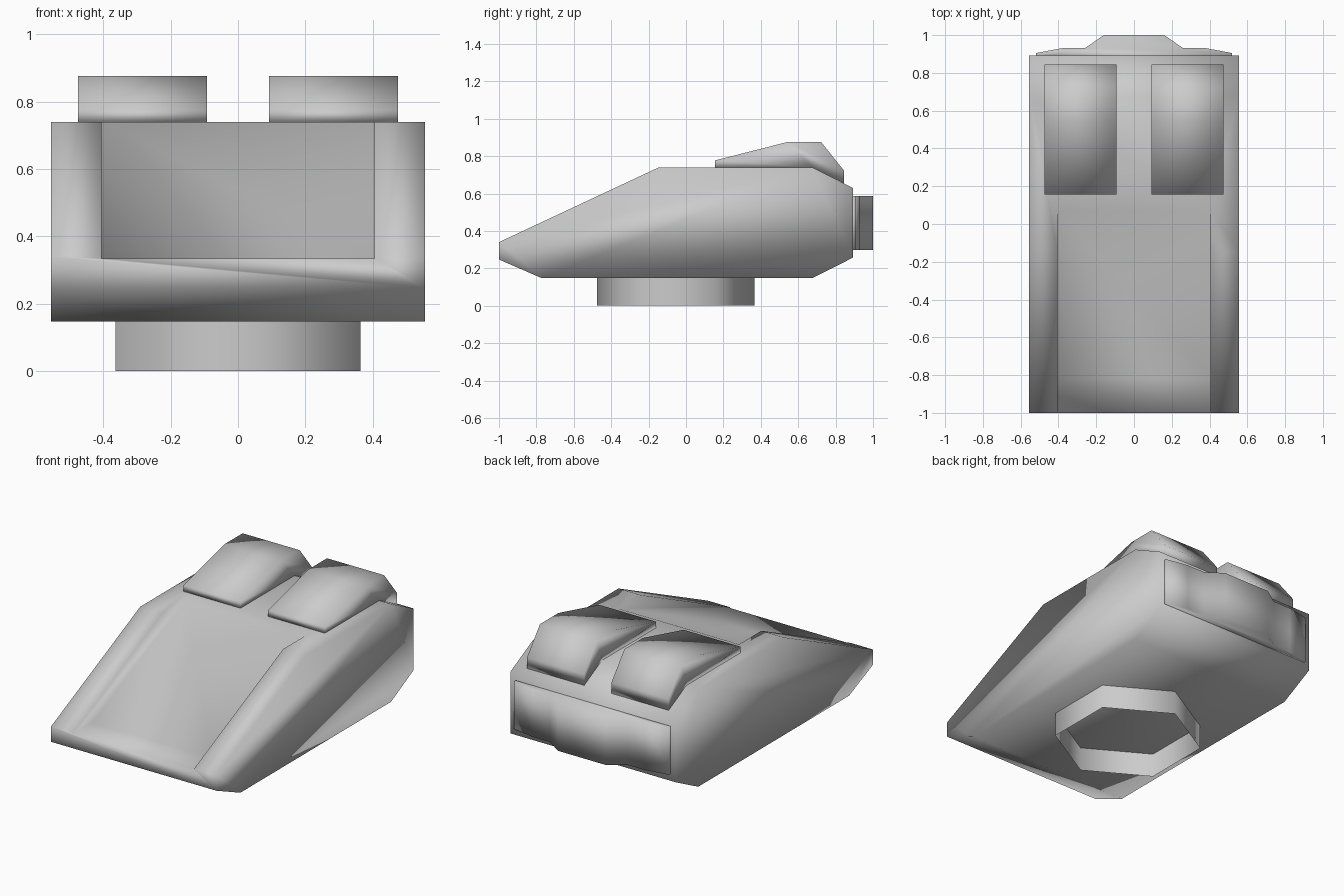
import bpy, bmesh, math

if "Cube" in bpy.data.objects:
    bpy.data.objects.remove(bpy.data.objects["Cube"])


def prism(name, pts, to_3d, a, b):
    """Extrude a 2D outline between a and b; to_3d maps (u, v, w) to x, y, z."""
    bm = bmesh.new()
    lo = [bm.verts.new(to_3d(u, v, a)) for u, v in pts]
    hi = [bm.verts.new(to_3d(u, v, b)) for u, v in pts]
    bm.faces.new(lo)
    bm.faces.new(hi)
    n = len(pts)
    for i in range(n):
        j = (i + 1) % n
        bm.faces.new((lo[i], lo[j], hi[j], hi[i]))
    bmesh.ops.recalc_face_normals(bm, faces=bm.faces)
    me = bpy.data.meshes.new(name)
    bm.to_mesh(me)
    bm.free()
    ob = bpy.data.objects.new(name, me)
    bpy.context.collection.objects.link(ob)
    return ob


def smooth(ob):
    for p in ob.data.polygons:
        p.use_smooth = True


side = lambda u, v, w: (w, u, v)   # profile in y-z, extruded along x
plan = lambda u, v, w: (u, v, w)   # outline in x-y, extruded along z

# wedge-nosed body
body = prism("body", [(-1, .34), (-.145, .74), (.675, .74), (.892, .63),
                      (.892, .257), (.675, .147), (-.77, .147), (-1, .247)],
             side, -.555, .555)

# sunken panel on the sloping nose
cutter = prism("panel_cutter", [(-1.2, .335), (-.82, .335), (.07, .74),
                                (.29, .84), (.29, 1), (-1.2, 1)],
               side, -.405, .405)
cutter.hide_render = True
mod = body.modifiers.new("panel", 'BOOLEAN')
mod.operation = 'DIFFERENCE'
mod.solver = 'EXACT'
mod.object = cutter
bpy.context.view_layer.objects.active = body
bpy.ops.object.modifier_apply(modifier=mod.name)
bpy.data.objects.remove(cutter)
smooth(body)

# two humped pods on the roof
pod = [(.155, .74), (.155, .777), (.545, .876), (.722, .876),
       (.845, .722), (.845, .654), (.675, .74)]
for name, s in (("left_pod", -1), ("right_pod", 1)):
    smooth(prism(name, pod, side, s * .092, s * .475))

# stepped rear block
half = [(.16, 1), (.26, .931), (.38, .931), (.52, .905), (.52, .88)]
smooth(prism("rear_block", half + [(-x, y) for x, y in reversed(half)],
             plan, .298, .588))

# open six-sided mounting ring underneath
bpy.ops.mesh.primitive_cylinder_add(vertices=6, radius=.42, depth=.147,
                                    end_fill_type='NOTHING',
                                    location=(0, -.055, .0735))
ring = bpy.context.object
ring.name = "mounting_ring"
smooth(ring)
